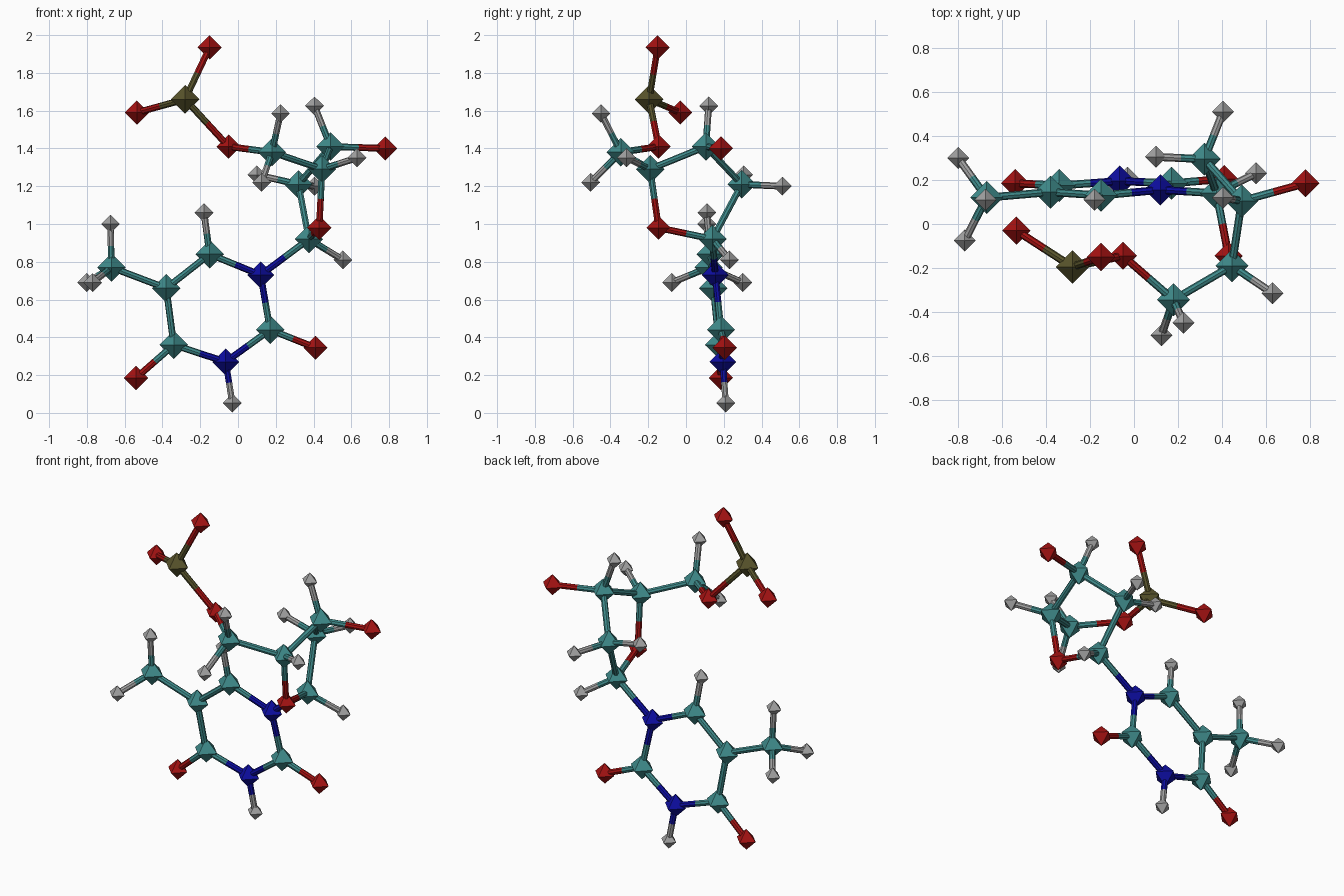
import bpy, bmesh
from mathutils import Vector, Matrix

if "Cube" in bpy.data.objects:
    bpy.data.objects.remove(bpy.data.objects["Cube"])

# element: (plain name, colour, atom radius)
ELEM = {
    'C': ('carbon', (0.05, 0.26, 0.26, 1), 0.075),
    'O': ('oxygen', (0.38, 0.006, 0.006, 1), 0.064),
    'N': ('nitrogen', (0.004, 0.004, 0.36, 1), 0.071),
    'H': ('hydrogen', (0.36, 0.36, 0.36, 1), 0.05),
    'P': ('phosphorus', (0.10, 0.09, 0.025, 1), 0.076),
}
BOND_R = 0.018

ATOMS = {
    # phosphate
    'P': (-.28, -.195, 1.66), 'Oa': (-.15, -.15, 1.935), 'Ob': (-.535, -.03, 1.59),
    'Oc': (-.05, -.145, 1.41),
    # sugar arm and ring
    'Ca': (.18, -.345, 1.38), 'Ha': (.225, -.45, 1.585), 'Hb': (.125, -.505, 1.22),
    'Cb': (.445, -.19, 1.29), 'Hc': (.63, -.315, 1.35),
    'Cc': (.49, .105, 1.41), 'Hd': (.405, .12, 1.625), 'Od': (.78, .185, 1.40),
    'Cd': (.32, .295, 1.21), 'He': (.10, .305, 1.26), 'Hf': (.405, .51, 1.20),
    'Ce': (.375, .14, .92), 'Hg': (.555, .23, .81), 'Oe': (.43, -.145, .98),
    # base ring
    'Na': (.12, .155, .73), 'Cf': (.17, .185, .44), 'Of': (.41, .205, .345),
    'Nb': (-.065, .195, .27), 'Hh': (-.03, .21, .052), 'Cg': (-.34, .175, .36),
    'Og': (-.54, .185, .185), 'Ch': (-.38, .145, .66), 'Ci': (-.15, .13, .84),
    'Hi': (-.18, .11, 1.06),
    # methyl group
    'Cj': (-.67, .12, .77), 'Hj': (-.675, .11, 1.0), 'Hk': (-.80, .30, .69),
    'Hl': (-.77, -.075, .69),
}
BONDS = """P-Oa P-Ob P-Oc Oc-Ca Ca-Ha Ca-Hb Ca-Cb Cb-Hc Cb-Cc Cc-Hd Cc-Od Cc-Cd
Cd-He Cd-Hf Cd-Ce Ce-Hg Ce-Oe Oe-Cb Ce-Na Na-Cf Cf-Of Cf-Nb Nb-Hh Nb-Cg Cg-Og
Cg-Ch Ch-Ci Ci-Na Ci-Hi Ch-Cj Cj-Hj Cj-Hk Cj-Hl""".split()


def add_atom(bm, p, r):
    # octahedron: a four-sided double cone
    for s in (1, -1):
        m = Matrix.Translation(Vector(p) + Vector((0, 0, s * r / 2)))
        g = bmesh.ops.create_cone(bm, cap_ends=False, segments=4, matrix=m, depth=r,
                                  radius1=r if s > 0 else 0, radius2=0 if s > 0 else r)
        # put the corners on the x and y axes
        for v in g['verts']:
            d = v.co - Vector(p)
            flat = Vector((d.x, d.y))
            if flat.length > 1e-5 and min(abs(d.x), abs(d.y)) > 1e-3:
                v.co = Vector(p) + Matrix.Rotation(0.785398, 3, 'Z') @ d
    bmesh.ops.remove_doubles(bm, verts=bm.verts, dist=1e-4)


def add_stick(bm, a, b):
    d = b - a
    m = Matrix.Translation((a + b) / 2) @ d.to_track_quat('Z', 'Y').to_matrix().to_4x4()
    bmesh.ops.create_cone(bm, cap_ends=True, segments=8, radius1=BOND_R,
                          radius2=BOND_R, depth=d.length, matrix=m)


def finish(bm, name, mat):
    bmesh.ops.recalc_face_normals(bm, faces=bm.faces)
    me = bpy.data.meshes.new(name)
    bm.to_mesh(me)
    bm.free()
    me.materials.append(mat)
    bpy.context.collection.objects.link(bpy.data.objects.new(name, me))


for key, (name, colour, radius) in ELEM.items():
    mat = bpy.data.materials.new(name)
    mat.diffuse_color = colour
    mat.use_nodes = True
    mat.node_tree.nodes["Principled BSDF"].inputs["Base Color"].default_value = mat.diffuse_color
    # atoms
    bm = bmesh.new()
    for a, p in ATOMS.items():
        if a[0] == key:
            add_atom(bm, p, radius)
    finish(bm, name + '_atoms', mat)
    # each bond half takes the colour of its own atom
    bm = bmesh.new()
    for bond in BONDS:
        ends = bond.split('-')
        for a, b in (ends, ends[::-1]):
            if a[0] == key:
                pa, pb = Vector(ATOMS[a]), Vector(ATOMS[b])
                add_stick(bm, pa, (pa + pb) / 2)
    finish(bm, name + '_bond_halves', mat)
